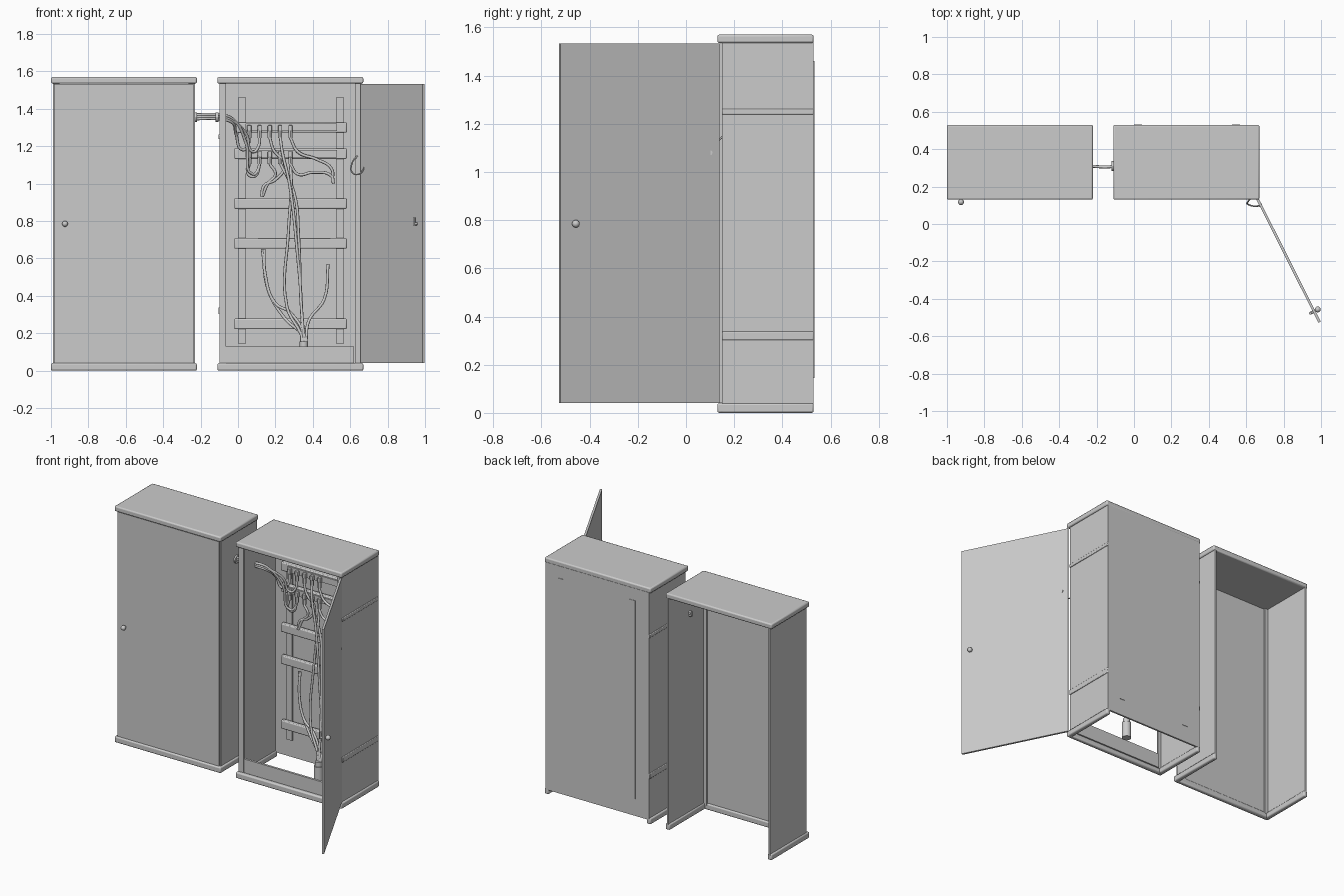
import bpy, math
from mathutils import Vector

if "Cube" in bpy.data.objects:
    bpy.data.objects.remove(bpy.data.objects["Cube"])

grey = bpy.data.materials.new("cabinet_grey")
grey.use_nodes = True
grey.diffuse_color = (0.6, 0.6, 0.6, 1)
grey.node_tree.nodes["Principled BSDF"].inputs["Base Color"].default_value = (0.6, 0.6, 0.6, 1)


def finish(name):
    ob = bpy.context.object
    ob.name = name
    ob.data.materials.append(grey)
    return ob


def box(name, x, y, z, bevel=0):
    """Box from (min, max) ranges on each axis."""
    lo, hi = zip(x, y, z)
    bpy.ops.mesh.primitive_cube_add(size=1, location=[(a + b) / 2 for a, b in zip(lo, hi)])
    ob = finish(name)
    ob.scale = [b - a for a, b in zip(lo, hi)]
    bpy.ops.object.transform_apply(location=False, rotation=False, scale=True)
    if bevel:
        m = ob.modifiers.new("rounding", "BEVEL")
        m.width, m.segments = bevel, 2
        bpy.ops.object.shade_smooth_by_angle()
    return ob


def rod(name, a, b, r, sides=12):
    a, b = Vector(a), Vector(b)
    bpy.ops.mesh.primitive_cylinder_add(
        vertices=sides, radius=r, depth=(b - a).length, location=(a + b) / 2,
        rotation=(b - a).to_track_quat("Z", "Y").to_euler())
    bpy.ops.object.shade_smooth_by_angle()
    return finish(name)


def ball(name, p, r):
    bpy.ops.mesh.primitive_uv_sphere_add(segments=14, ring_count=8, radius=r, location=p)
    bpy.ops.object.shade_smooth()
    return finish(name)


def cable(name, pts, r=0.008):
    cu = bpy.data.curves.new(name, "CURVE")
    cu.dimensions = "3D"
    cu.bevel_depth, cu.bevel_resolution, cu.resolution_u = r, 2, 6
    cu.use_fill_caps = True
    sp = cu.splines.new("BEZIER")
    sp.bezier_points.add(len(pts) - 1)
    for bp, p in zip(sp.bezier_points, pts):
        bp.co = p
        bp.handle_left_type = bp.handle_right_type = "AUTO"
    ob = bpy.data.objects.new(name, cu)
    bpy.context.collection.objects.link(ob)
    bpy.ops.object.select_all(action="DESELECT")
    ob.select_set(True)
    bpy.context.view_layer.objects.active = ob
    bpy.ops.object.convert(target="MESH")
    finish(name)


FRONT, BACK, TOP = 0.15, 0.53, 1.57
T = 0.012   # sheet thickness


def shell(name, x0, x1):
    """Lid, side walls, front stiles and a three-sided base trim, open underneath."""
    box(name + "_lid", (x0, x1), (0.13, BACK), (1.535, TOP), 0.008)
    box(name + "_base_front", (x0, x1), (0.13, 0.16), (0, 0.04), 0.008)
    for side, xo, s in (("right", x0, 1), ("left", x1, -1)):
        def span(a, b):
            return sorted((xo + s * a, xo + s * b))
        box(f"{name}_base_{side}", span(0, 0.03), (0.14, BACK), (0, 0.04), 0.008)
        box(f"{name}_wall_{side}", span(0.01, 0.01 + T), (FRONT, BACK), (0.03, 1.54))
        box(f"{name}_stile_{side}", span(0.01, 0.045), (FRONT, FRONT + T), (0.03, 1.54))


# Closed cabinet with an open back
shell("closed_cabinet", -1.0, -0.22)
box("closed_door", (-0.983, -0.237), (0.138, 0.152), (0.042, 1.533))
rod("closed_door_knob_stem", (-0.925, 0.14, 0.785), (-0.925, 0.12, 0.785), 0.007)
ball("closed_door_knob", (-0.925, 0.117, 0.785), 0.016)

# Equipped cabinet with back panel, kick board and side ribs
shell("open_cabinet", -0.11, 0.67)
box("back_panel", (-0.1, 0.66), (BACK - T, BACK), (0.03, 1.54))
box("kick_board", (-0.065, 0.62), (FRONT + 0.005, FRONT + 0.02), (0.03, 0.13))
for z in (0.32, 1.25):
    h = 0.018 if z < 1 else 0.012
    box("side_rib", (-0.105, -0.095), (FRONT, BACK), (z - h, z + h), 0.004)
    box("side_rib", (0.655, 0.665), (FRONT, BACK), (z - h, z + h), 0.004)

# Open door swung on its hinge edge
hinge, tip = Vector((0.66, 0.135, 0)), Vector((0.992, -0.525, 0))
along = (tip - hinge).normalized()
outward = Vector((-along.y, along.x, 0))
length = (tip - hinge).length
door = box("open_door", (0, length), (-0.007, 0.007), (0.042, 1.533))
door.rotation_euler.z = math.atan2(along.y, along.x)
mid = (hinge + tip) / 2
door.location = (mid.x, mid.y, (0.042 + 1.533) / 2)
spot = hinge + along * (length - 0.065) + Vector((0, 0, 0.785))
rod("open_door_knob_stem", spot, spot + outward * 0.02, 0.007)
ball("open_door_knob", spot + outward * 0.022, 0.016)
rod("latch_pin", spot, spot - outward * 0.025, 0.008)
inner = spot - outward * 0.022
rod("latch_tongue", inner - Vector((0, 0, 0.01)), inner + Vector((0, 0, 0.035)), 0.008, 6)

# Rack of uprights and crossbars
for x in (0.0, 0.525):
    box("rack_upright", (x, x + 0.042), (0.505, 0.533), (0.145, 1.46))
for z in (0.25, 0.68, 0.893, 1.16, 1.3):
    box("rack_crossbar", (-0.02, 0.582), (0.475, 0.506), (z - 0.028, z + 0.028), 0.006)

# Terminal strips with clips and screws
CLIPS = (0.06, 0.115, 0.17, 0.225, 0.28)
for z in (1.3, 1.16):
    box("terminal_strip", (0.04, 0.53), (0.465, 0.476), (z - 0.02, z + 0.02))
    for x in CLIPS:
        box("terminal_clip", (x - 0.011, x + 0.011), (0.445, 0.47), (z - 0.02, z + 0.012), 0.003)
        rod("terminal_plug", (x, 0.455, z - 0.055), (x, 0.455, z - 0.015), 0.011)
    for x in (0.05, 0.505):
        rod("strip_screw", (x, 0.458, z), (x, 0.47, z), 0.01)

# Link between the cabinets
for x in (-0.228, -0.112):
    rod("link_gland", (x - 0.008, 0.31, 1.355), (x + 0.008, 0.31, 1.355), 0.026)
for i, end in enumerate(((0.06, 1.245), (0.115, 1.245), (0.115, 1.105))):
    z = 1.345 + 0.011 * i
    x, ze = end
    sag = (0.05, 1.06, 1.12)[i] if i == 0 else (1.17, 1.05)[i - 1]
    low = 1.18 if i == 0 else sag
    cable("link_cable", [
        (-0.26, 0.31, z), (-0.1, 0.31, z), (-0.03, 0.34, z - 0.02),
        (x - 0.07, 0.41, (z + low) / 2), (x - 0.035, 0.44, low),
        (x - 0.005, 0.45, low + 0.03), (x, 0.455, ze)])

# Floor conduit and the cables rising from it
rod("floor_conduit", (0.352, 0.345, 0.015), (0.352, 0.345, 0.125), 0.03, 16)
rod("conduit_neck", (0.352, 0.345, 0.12), (0.352, 0.345, 0.155), 0.022, 16)
RISERS = [
    [(0.34, 0.33), (0.315, 0.65), (0.275, 1.0), (0.235, 1.18), (0.225, 1.26)],
    [(0.262, 0.34), (0.27, 0.75), (0.285, 1.0), (0.28, 1.11)],
    [(0.335, 0.4), (0.325, 0.7), (0.3, 0.95), (0.225, 1.11)],
    [(0.25, 0.28), (0.165, 0.42), (0.13, 0.65)],
    [(0.28, 0.31), (0.2, 0.36), (0.145, 0.52), (0.14, 0.65)],
    [(0.38, 0.27), (0.46, 0.38), (0.482, 0.57)],
]
for i, path in enumerate(RISERS):
    x = 0.34 + 0.005 * i
    pts = [(x, 0.345, 0.12), (x, 0.35, 0.17)]
    n = len(path)
    pts += [(px, 0.37 + 0.085 * (k + 1) / n, pz) for k, (px, pz) in enumerate(path)]
    cable("riser_cable", pts)

# Loose patch cables hanging from the terminals
PATCHES = [
    [(0.28, 1.245), (0.32, 1.17), (0.42, 1.13), (0.5, 1.08), (0.505, 1.01)],
    [(0.28, 1.105), (0.32, 1.05), (0.4, 1.06), (0.5, 1.04), (0.51, 1.0)],
    [(0.17, 1.245), (0.19, 1.18), (0.25, 1.1), (0.2, 1.02), (0.14, 0.99), (0.125, 0.93)],
    [(0.17, 1.105), (0.2, 1.05), (0.16, 1.0), (0.13, 0.93)],
    [(0.06, 1.105), (0.055, 1.05), (0.09, 1.04), (0.115, 1.1)],
]
for path in PATCHES:
    cable("patch_cable", [(x, 0.45, z) for x, z in path])

# Earth strap from the frame to the door
cable("earth_strap", [(0.64, 0.155, 1.15), (0.61, 0.12, 1.11), (0.61, 0.105, 1.06),
                      (0.645, 0.095, 1.05), (0.675, 0.1, 1.08)], 0.004)
rod("earth_stud", (0.67, 0.1, 1.08), (0.685, 0.1, 1.08), 0.01)
